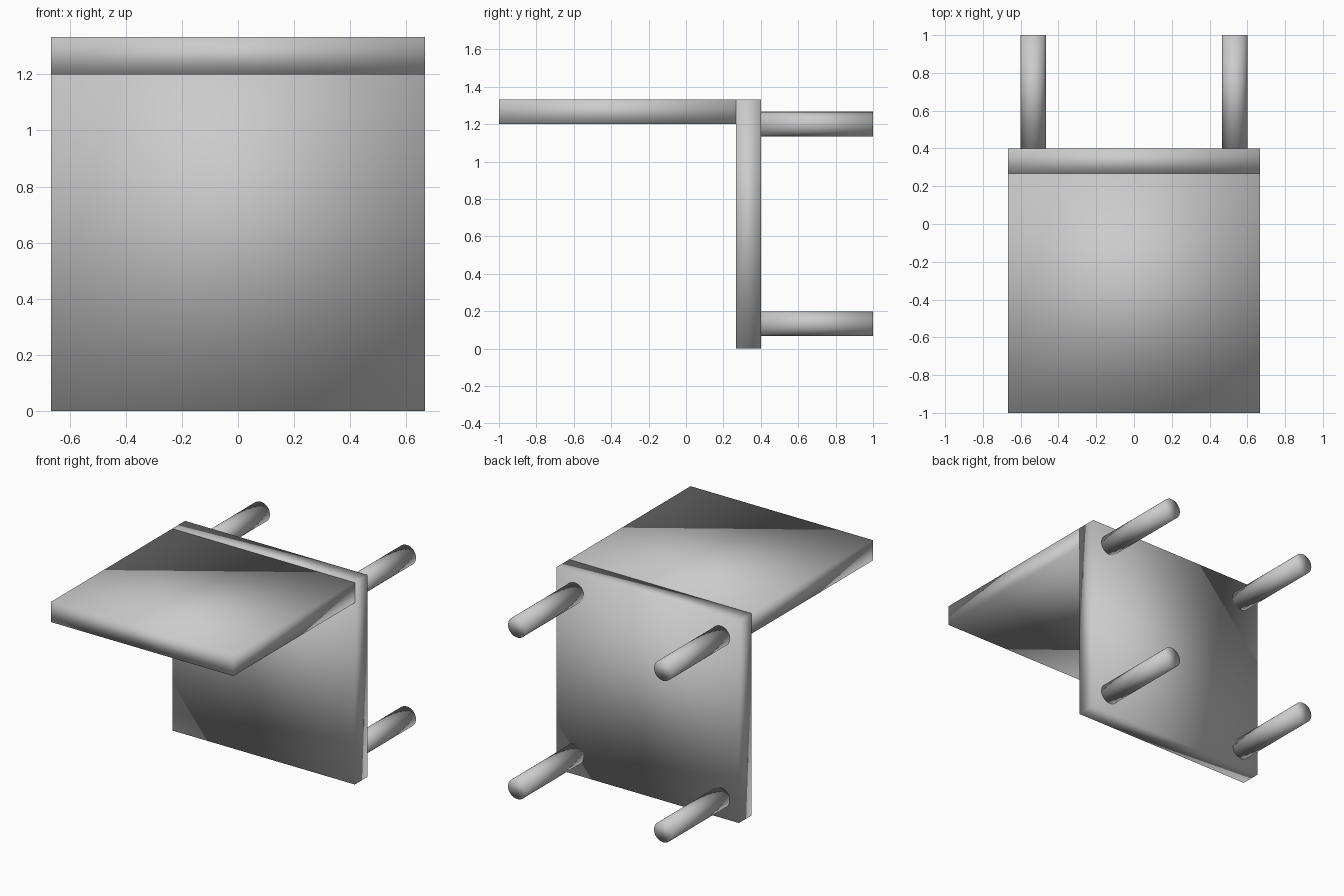
import bpy
from math import pi

if "Cube" in bpy.data.objects:
    bpy.data.objects.remove(bpy.data.objects["Cube"])

T = 2 / 15           # panel thickness and leg diameter
W = 4 / 3            # panel width


def box(name, size, centre):
    bpy.ops.mesh.primitive_cube_add(size=1, location=centre)
    ob = bpy.context.object
    ob.name = name
    ob.scale = size
    bpy.ops.object.transform_apply(location=False, rotation=False, scale=True)
    bpy.ops.object.shade_smooth()      # soft shading across the edges


def leg(name, x, z):
    bpy.ops.mesh.primitive_cylinder_add(vertices=32, radius=T / 2, depth=0.6,
                                        location=(x, 0.7, z), rotation=(pi / 2, 0, 0))
    bpy.context.object.name = name
    bpy.ops.object.shade_smooth()


# Chair lying on its back: upright seat panel, backrest pointing forward
box("seat", (W, T, W), (0, 0.4 - T / 2, W / 2))
box("backrest", (W, 1 + 0.4 - T, T), (0, (0.4 - T - 1) / 2, W - T / 2))

# Four round legs pointing backward
for side, x in (("left", -0.5333), ("right", 0.5333)):
    for level, z in (("lower", T), ("upper", 1.2)):
        leg(f"{level}_{side}_leg", x, z)
